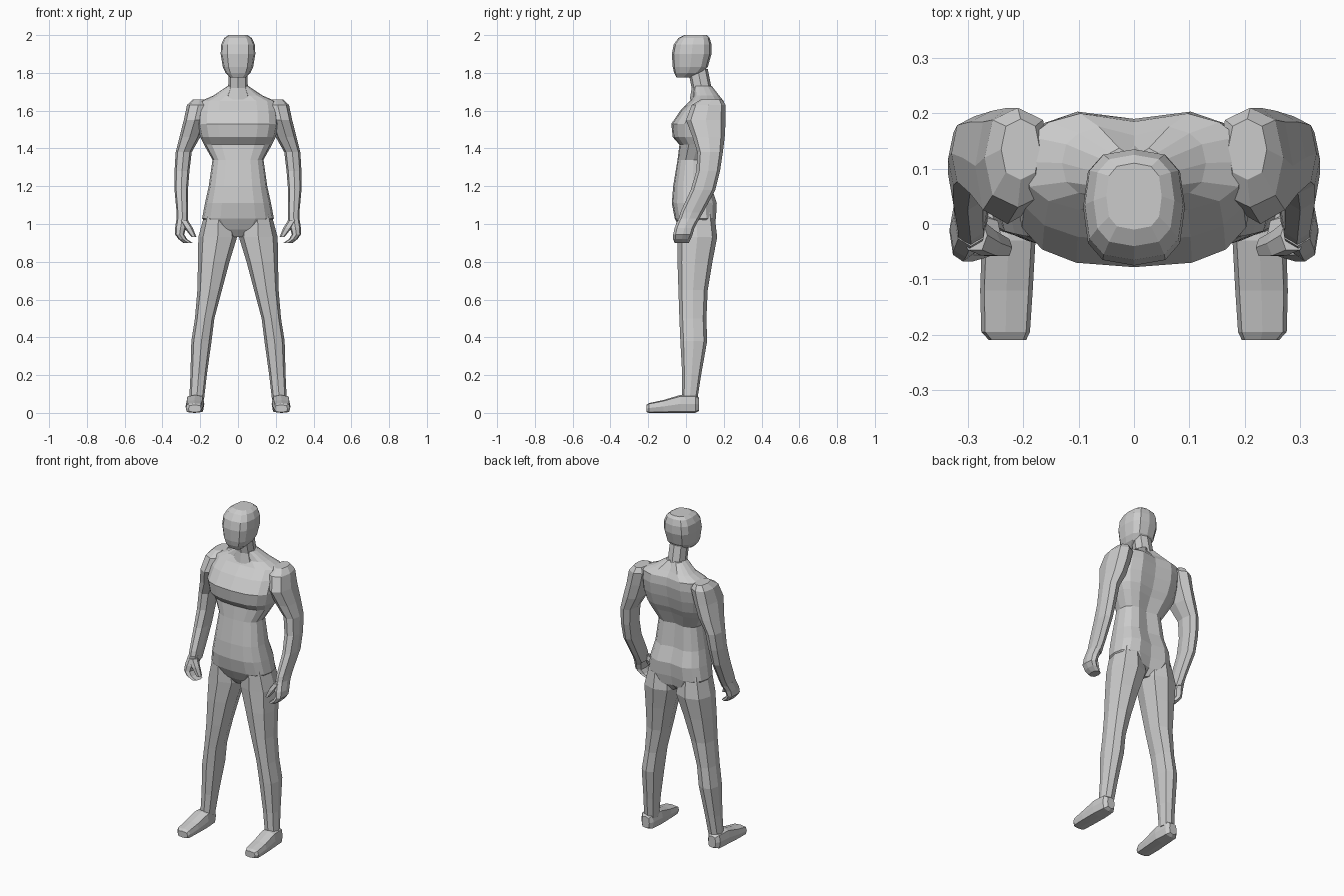
import bpy, bmesh
from math import cos, sin, pi


def spow(v, e):
    return (abs(v) ** e) * (1 if v > 0 else -1) if abs(v) > 1e-6 else 0.0


def loft(name, sections, sides=8, e=0.8, axis='z', mirror=False, groove=0.0):
    """Skin rounded-box rings. Section: (height, x0, x1, d0, d1)."""
    bm = bmesh.new()
    rings = []
    for h, x0, x1, d0, d1 in sections:
        ring = []
        for i in range(sides):
            a = 2 * pi * i / sides
            x = (x0 + x1) / 2 + (x1 - x0) / 2 * spow(cos(a), e)
            d = (d0 + d1) / 2 + (d1 - d0) / 2 * spow(sin(a), e)
            if i == sides // 4:
                d -= groove
            ring.append(bm.verts.new((x, d, h) if axis == 'z' else (x, h, d)))
        rings.append(ring)
    for lo, hi in zip(rings, rings[1:]):
        for i in range(sides):
            j = (i + 1) % sides
            bm.faces.new((lo[i], lo[j], hi[j], hi[i]))
    bm.faces.new(rings[0])
    bm.faces.new(rings[-1])
    bmesh.ops.recalc_face_normals(bm, faces=bm.faces)
    me = bpy.data.meshes.new(name)
    bm.to_mesh(me)
    bm.free()
    ob = bpy.data.objects.new(name, me)
    bpy.context.collection.objects.link(ob)
    if mirror:
        ob.modifiers.new("Mirror", 'MIRROR')
    return ob


def central(rows):
    return [(z, -w, w, y0, y1) for z, w, y0, y1 in rows]


# Torso from crotch to collar, with a shallow spine groove
loft("torso", central([
    (0.93, 0.03, 0.00, 0.11), (0.97, 0.13, -0.03, 0.15),
    (1.03, 0.19, -0.06, 0.165), (1.11, 0.175, -0.075, 0.17),
    (1.20, 0.155, -0.068, 0.14), (1.34, 0.135, -0.045, 0.125),
    (1.42, 0.18, -0.035, 0.16), (1.46, 0.20, -0.07, 0.18),
    (1.53, 0.215, -0.078, 0.20), (1.60, 0.21, -0.03, 0.21),
    (1.65, 0.20, 0.02, 0.205), (1.68, 0.13, 0.04, 0.18),
    (1.73, 0.055, 0.04, 0.14)]), sides=16, e=0.75, groove=0.02)

# Neck and head
loft("neck", central([
    (1.66, 0.075, 0.02, 0.16), (1.72, 0.052, 0.03, 0.135),
    (1.82, 0.05, 0.01, 0.115)]))
loft("head", central([
    (1.775, 0.04, -0.05, 0.02), (1.80, 0.066, -0.063, 0.085),
    (1.83, 0.08, -0.07, 0.115), (1.90, 0.092, -0.075, 0.135),
    (1.95, 0.089, -0.065, 0.135), (1.985, 0.073, -0.04, 0.125),
    (2.00, 0.05, -0.01, 0.11)]), sides=12, e=0.7)

# Arms from deltoid to wrist
loft("arm", [
    (1.66, 0.17, 0.24, 0.08, 0.19), (1.63, 0.15, 0.27, 0.03, 0.21),
    (1.55, 0.17, 0.287, 0.0, 0.21), (1.46, 0.20, 0.31, 0.035, 0.205),
    (1.38, 0.245, 0.33, 0.06, 0.195), (1.28, 0.257, 0.336, 0.055, 0.18),
    (1.18, 0.265, 0.336, 0.025, 0.155), (1.06, 0.265, 0.325, -0.03, 0.09),
    (1.00, 0.265, 0.325, -0.045, 0.055)], mirror=True)

# Half-closed hands with separate thumbs
loft("hand", [
    (1.03, 0.265, 0.325, -0.04, 0.07), (0.98, 0.275, 0.333, -0.06, 0.045),
    (0.945, 0.285, 0.333, -0.068, 0.035), (0.92, 0.27, 0.315, -0.068, 0.025),
    (0.90, 0.24, 0.29, -0.06, 0.015)], mirror=True)
loft("thumb", [
    (1.02, 0.265, 0.31, -0.05, 0.01), (0.98, 0.24, 0.285, -0.06, -0.01),
    (0.93, 0.22, 0.245, -0.06, -0.025)], sides=6, mirror=True)

# Legs from hip to ankle
loft("leg", [
    (1.06, 0.03, 0.175, -0.045, 0.15), (0.93, 0.005, 0.21, -0.045, 0.165),
    (0.80, 0.045, 0.212, -0.045, 0.14), (0.65, 0.085, 0.215, -0.04, 0.115),
    (0.50, 0.125, 0.228, -0.035, 0.108), (0.38, 0.14, 0.247, -0.03, 0.112),
    (0.20, 0.165, 0.252, -0.02, 0.08), (0.07, 0.18, 0.258, -0.02, 0.06)],
    mirror=True)

# Feet, lofted heel to toe
loft("foot", [
    (0.07, 0.20, 0.25, 0.01, 0.08), (0.05, 0.185, 0.268, 0.0, 0.095),
    (-0.03, 0.178, 0.275, 0.0, 0.095), (-0.12, 0.183, 0.278, 0.0, 0.068),
    (-0.195, 0.188, 0.276, 0.0, 0.052), (-0.21, 0.195, 0.262, 0.004, 0.042)],
    e=0.5, axis='y', mirror=True)
